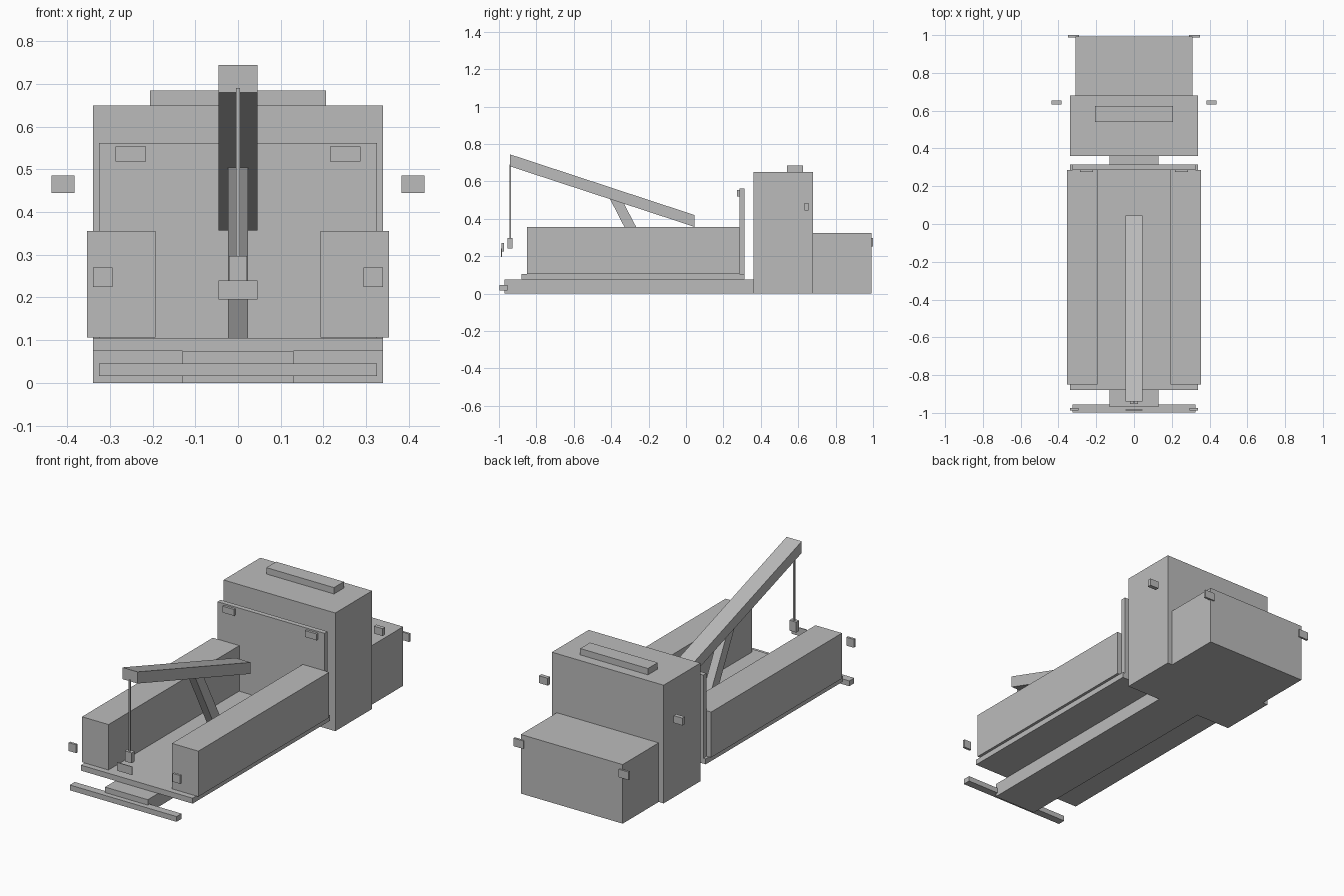
import bpy, bmesh

if "Cube" in bpy.data.objects:
    bpy.data.objects.remove(bpy.data.objects["Cube"])

grey = bpy.data.materials.new("plain grey")
grey.diffuse_color = (0.5, 0.5, 0.5, 1)
grey.use_nodes = True
grey.node_tree.nodes["Principled BSDF"].inputs["Base Color"].default_value = grey.diffuse_color


def prism(name, profile, x0, x1):
    """Extrude a closed (y, z) outline from x0 to x1."""
    bm = bmesh.new()
    face = bm.faces.new([bm.verts.new((x0, y, z)) for y, z in profile])
    ext = bmesh.ops.extrude_face_region(bm, geom=[face])["geom"]
    new = [v for v in ext if isinstance(v, bmesh.types.BMVert)]
    bmesh.ops.translate(bm, verts=new, vec=(x1 - x0, 0, 0))
    bmesh.ops.recalc_face_normals(bm, faces=bm.faces)
    mesh = bpy.data.meshes.new(name)
    bm.to_mesh(mesh)
    bm.free()
    mesh.materials.append(grey)
    obj = bpy.data.objects.new(name, mesh)
    bpy.context.collection.objects.link(obj)
    return obj


def box(name, x0, x1, y0, y1, z0, z1):
    return prism(name, [(y0, z0), (y1, z0), (y1, z1), (y0, z1)], x0, x1)


def centred(name, half, *yz):
    return box(name, -half, half, *yz)


def pair(name, x0, x1, *yz):
    box("right_" + name, x0, x1, *yz)
    box("left_" + name, -x1, -x0, *yz)


# Chassis, deck and bumper
centred("chassis_rail", 0.13, -0.97, 0.40, 0.0, 0.075)
centred("deck", 0.34, -0.88, 0.314, 0.075, 0.105)
centred("bumper", 0.325, -0.998, -0.955, 0.016, 0.045)
centred("number_plate", 0.046, -0.988, -0.983, 0.195, 0.24)

# Cab, hood and roof bar
centred("cab", 0.34, 0.36, 0.68, 0.0, 0.65)
centred("hood", 0.31, 0.68, 0.993, 0.0, 0.325)
centred("roof_light_bar", 0.206, 0.54, 0.625, 0.65, 0.685)
pair("mirror", 0.383, 0.437, 0.633, 0.655, 0.445, 0.485)
pair("headlight", 0.29, 0.35, 0.988, 1.0, 0.253, 0.297)

# Side bodies and headboard
pair("side_body", 0.193, 0.354, -0.85, 0.287, 0.106, 0.356)
centred("headboard", 0.325, 0.287, 0.314, 0.105, 0.562)
pair("work_light", 0.216, 0.287, 0.274, 0.287, 0.518, 0.553)
pair("tail_light", 0.294, 0.339, -0.987, -0.974, 0.224, 0.27)

# Crane boom with its strut, cable and hook
prism("boom", [(-0.94, 0.68), (0.045, 0.357), (0.045, 0.42), (-0.94, 0.744)],
      -0.046, 0.046)
prism("boom_strut", [(-0.20, 0.105), (-0.135, 0.105), (-0.335, 0.487), (-0.407, 0.507)],
      -0.023, 0.023)
centred("cable", 0.005, -0.945, -0.935, 0.295, 0.69)
centred("hook_block", 0.021, -0.954, -0.928, 0.24, 0.297)
